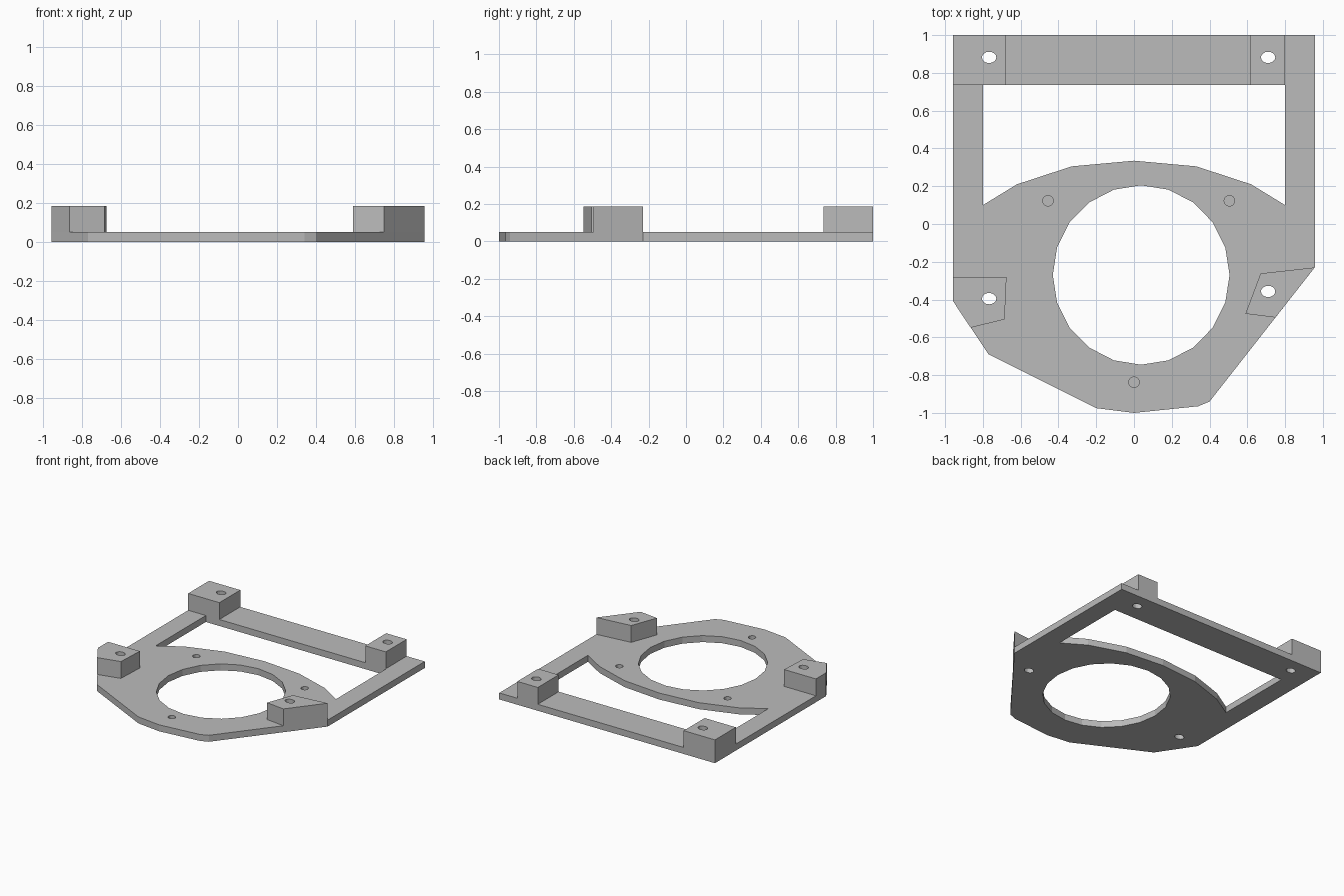
import bpy
import bmesh
import math

cube = bpy.data.objects.get("Cube")
if cube:
    bpy.data.objects.remove(cube, do_unlink=True)

PLATE_TOP = 0.052
BLOCK_TOP = 0.187

grey = bpy.data.materials.new("plain_grey")
grey.use_nodes = True
colour = (0.5, 0.5, 0.5, 1)
grey.diffuse_color = colour
grey.node_tree.nodes["Principled BSDF"].inputs["Base Color"].default_value = colour


def prism(name, points, low, high):
    """Extrude a flat outline between two heights."""
    bm = bmesh.new()
    face = bm.faces.new([bm.verts.new((x, y, low)) for x, y in points])
    top = bmesh.ops.extrude_face_region(bm, geom=[face])["geom"]
    verts = [v for v in top if isinstance(v, bmesh.types.BMVert)]
    bmesh.ops.translate(bm, verts=verts, vec=(0, 0, high - low))
    bmesh.ops.recalc_face_normals(bm, faces=bm.faces)
    mesh = bpy.data.meshes.new(name)
    bm.to_mesh(mesh)
    bm.free()
    mesh.materials.append(grey)
    obj = bpy.data.objects.new(name, mesh)
    bpy.context.collection.objects.link(obj)
    return obj


def ring(x, y, rx, ry, sides):
    steps = [math.tau * i / sides for i in range(sides)]
    return [(x + rx * math.cos(a), y + ry * math.sin(a)) for a in steps]


def rect(x0, x1, y0, y1):
    return [(x0, y0), (x1, y0), (x1, y1), (x0, y1)]


def cut(target, points, low=-0.1, high=0.4):
    """Cut an extruded outline out of a part."""
    cutter = prism("cutter", points, low, high)
    cutter.hide_render = True
    mod = target.modifiers.new("cut", "BOOLEAN")
    mod.operation = "DIFFERENCE"
    mod.solver = "EXACT"
    mod.object = cutter
    bpy.context.view_layer.objects.active = target
    bpy.ops.object.modifier_apply(modifier=mod.name)
    bpy.data.objects.remove(cutter, do_unlink=True)


# Base plate with its pointed front
plate = prism("base_plate", [
    (-0.957, 1), (-0.957, -0.41), (-0.77, -0.69), (-0.2, -0.975), (0, -1),
    (0.34, -0.965), (0.4, -0.94), (0.957, -0.23), (0.957, 1)], 0, PLATE_TOP)

# Rear window with a bowed front edge
cut(plate, [(-0.8, 0.735), (-0.8, 0.1), (-0.62, 0.21), (-0.33, 0.305), (0, 0.335),
            (0.33, 0.305), (0.62, 0.21), (0.8, 0.1), (0.8, 0.735)])

# Large round opening
cut(plate, ring(0.038, -0.27, 0.468, 0.475, 20))

# Blind screw holes
for x, y in [(-0.455, 0.123), (0.505, 0.123), (0, -0.838)]:
    cut(plate, ring(x, y, 0.028, 0.028, 16), PLATE_TOP * 0.25)

# Corner mounting blocks, each drilled through together with the plate
blocks = [
    ("back_right_block", rect(-0.957, -0.68, 0.735, 1), (-0.767, 0.882)),
    ("back_left_block", rect(0.615, 0.797, 0.735, 1), (0.71, 0.882)),
    ("front_right_block", [(-0.957, -0.28), (-0.957, -0.41), (-0.865, -0.549),
                           (-0.685, -0.505), (-0.675, -0.28)], (-0.767, -0.395)),
    ("front_left_block", [(0.957, -0.23), (0.67, -0.262), (0.59, -0.475),
                          (0.749, -0.495)], (0.71, -0.357)),
]
for name, outline, (x, y) in blocks:
    block = prism(name, outline, PLATE_TOP, BLOCK_TOP)
    hole = ring(x, y, 0.038, 0.03, 16)
    cut(block, hole)
    cut(plate, hole)
